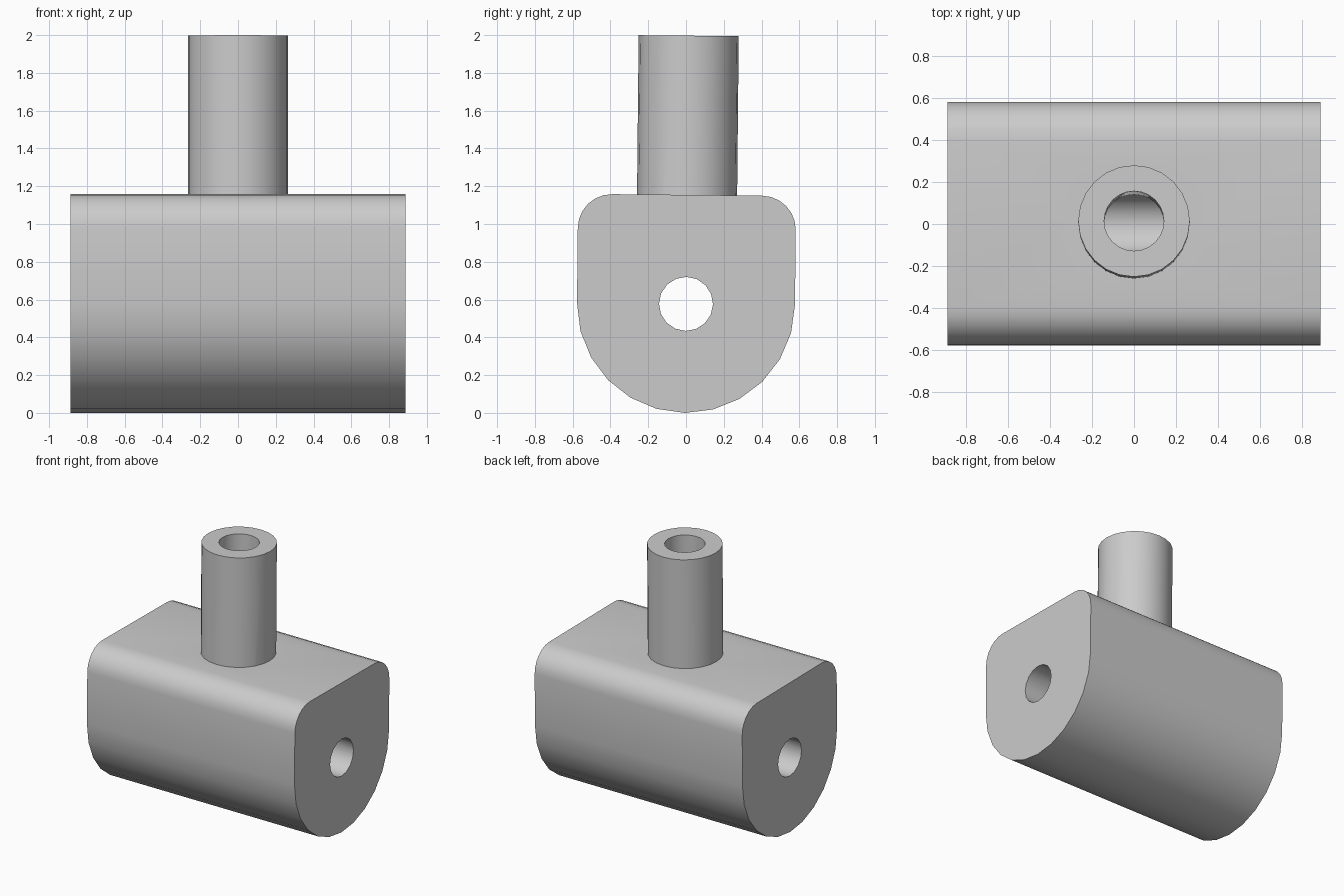
import bpy, bmesh
from math import sin, cos, pi, radians
from mathutils import Matrix, Vector

cube = bpy.data.objects.get("Cube")
if cube:
    bpy.data.objects.remove(cube, do_unlink=True)

R, HALF, BORE, TOP = 0.577, 0.887, 0.143, 1.997
FILLET = 0.18

grey = bpy.data.materials.new("plain grey")
grey.use_nodes = True
grey.diffuse_color = (0.6, 0.6, 0.6, 1)
grey.node_tree.nodes["Principled BSDF"].inputs["Base Color"].default_value = (0.6, 0.6, 0.6, 1)


def add_object(name, bm):
    bmesh.ops.recalc_face_normals(bm, faces=bm.faces)
    mesh = bpy.data.meshes.new(name)
    bm.to_mesh(mesh)
    bm.free()
    mesh.materials.append(grey)
    ob = bpy.data.objects.new(name, mesh)
    bpy.context.collection.objects.link(ob)
    return ob


def prism(name, outline, direction):
    """Extrude a closed outline into a solid."""
    bm = bmesh.new()
    face = bm.faces.new([bm.verts.new(p) for p in outline])
    ext = bmesh.ops.extrude_face_region(bm, geom=[face], use_keep_orig=True)
    verts = [g for g in ext["geom"] if isinstance(g, bmesh.types.BMVert)]
    bmesh.ops.translate(bm, verts=verts, vec=Vector(direction))
    return add_object(name, bm)


def arc(cy, cz, r, start, end, steps):
    angles = [radians(start + (end - start) * i / steps) for i in range(steps + 1)]
    return [(-HALF, cy + r * cos(a), cz + r * sin(a)) for a in angles]


def upright(name, r, z0, z1, sides):
    ring = [(r * cos(2 * pi * i / sides), r * sin(2 * pi * i / sides), z0)
            for i in range(sides)]
    return prism(name, ring, (0, 0, z1 - z0))


def combine(target, other, operation):
    mod = target.modifiers.new(operation.lower(), "BOOLEAN")
    mod.operation, mod.solver, mod.object = operation, "EXACT", other
    bpy.context.view_layer.objects.active = target
    bpy.ops.object.modifier_apply(modifier=mod.name)
    bpy.data.objects.remove(other, do_unlink=True)


# Block: round underside, straight sides, rounded top corners
inner, shoulder = R - FILLET, 2 * R - FILLET
outline = (arc(0, R, R, 180, 360, 12)
           + arc(inner, shoulder, FILLET, 0, 90, 6)
           + arc(-inner, shoulder, FILLET, 90, 180, 6))
body = prism("tee_fitting", outline, (2 * HALF, 0, 0))

# Upright tube, then the lengthwise hole and the bore that meets it
combine(body, upright("tube", 0.265, 1.0, TOP, 24), "UNION")
hole_ring = [(-HALF - 0.1, y, z) for _, y, z in arc(0, R, BORE, 0, 360, 16)[:-1]]
combine(body, prism("hole_cutter", hole_ring, (2 * HALF + 0.2, 0, 0)), "DIFFERENCE")
combine(body, upright("bore_cutter", BORE - 0.001, R, TOP + 0.1, 24), "DIFFERENCE")

# Slight lean of the whole fitting about the lengthwise hole
pivot = Matrix.Translation((0, 0, R))
body.data.transform(pivot @ Matrix.Rotation(-0.01, 4, "X") @ pivot.inverted())

bpy.ops.object.select_all(action="DESELECT")
body.select_set(True)
bpy.context.view_layer.objects.active = body
bpy.ops.object.shade_smooth_by_angle(angle=radians(35))
